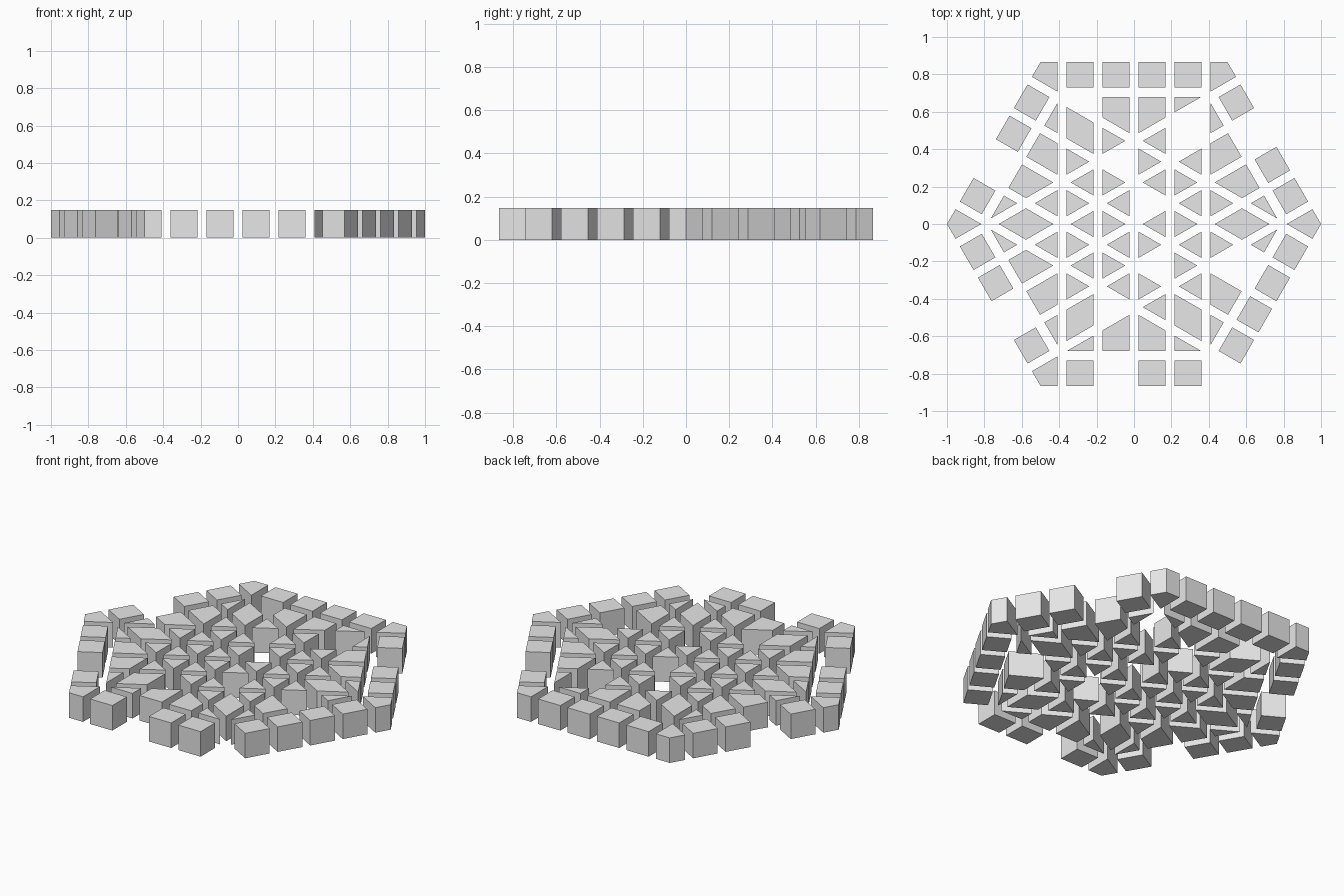
import bpy, bmesh
from math import radians
from itertools import product
from mathutils import Vector, Matrix

cube = bpy.data.objects.get("Cube")
if cube:
    bpy.data.objects.remove(cube, do_unlink=True)

APOTHEM = 0.866      # centre to outer side
RING_IN = 0.731      # inner edge of the border blocks
FIELD = 0.678        # outer edge of the inner field
PITCH = 0.1925       # spacing of the cutting lines
HALF_GAP = 0.0235
HEIGHT = 0.148

# Empty places in the pattern
MISSING = [Vector(p) for p in (
    (0.64, 0.48), (-0.74, 0.32), (-0.64, -0.48), (-0.10, -0.80), (0.47, -0.81),
    (0.29, 0.50), (-0.26, 0.65), (-0.06, 0.33), (0.06, 0.11),
    (0.13, -0.22), (-0.13, -0.44), (0.57, -0.22))]

grey = bpy.data.materials.new("plain_grey")
grey.use_nodes = True
colour = (0.8, 0.8, 0.8, 1)
grey.diffuse_color = colour
grey.node_tree.nodes["Principled BSDF"].inputs["Base Color"].default_value = colour


def direction(deg):
    return Matrix.Rotation(radians(deg), 2) @ Vector((1, 0))


def clip(poly, normal, limit):
    """Keep the part of a convex polygon where normal . p <= limit."""
    out = []
    for a, b in zip(poly, poly[1:] + poly[:1]):
        da, db = normal.dot(a) - limit, normal.dot(b) - limit
        if da <= 0:
            out.append(a)
        if da * db < 0:
            out.append(a.lerp(b, da / (da - db)))
    return out


def strip(poly, normal, low, high):
    return clip(clip(poly, normal, high), -normal, -low)


def hexagon(apothem):
    poly = [Vector(p) for p in ((-2, -2), (2, -2), (2, 2), (-2, 2))]
    for side in range(6):
        poly = clip(poly, direction(30 + 60 * side), apothem)
    return poly


def area(poly):
    return sum(a.cross(b) for a, b in zip(poly, poly[1:] + poly[:1])) / 2


def build(name, polys):
    """Extrude every polygon that is not an empty place into a block."""
    bm = bmesh.new()
    for poly in polys:
        if len(poly) < 3 or area(poly) < 0.002:
            continue
        centre = sum(poly, Vector((0, 0))) / len(poly)
        if any((centre - m).length < 0.06 for m in MISSING):
            continue
        base = [bm.verts.new((p.x, p.y, 0)) for p in poly]
        top = [bm.verts.new((p.x, p.y, HEIGHT)) for p in poly]
        bm.faces.new(base[::-1])
        bm.faces.new(top)
        for i in range(len(poly)):
            j = (i + 1) % len(poly)
            bm.faces.new((base[i], base[j], top[j], top[i]))
    bmesh.ops.remove_doubles(bm, verts=bm.verts, dist=0.0005)
    mesh = bpy.data.meshes.new(name)
    bm.to_mesh(mesh)
    bm.free()
    mesh.materials.append(grey)
    bpy.context.collection.objects.link(bpy.data.objects.new(name, mesh))


# Strips between five parallel lines, open at both ends
lines = [PITCH * i for i in range(-2, 3)]
bands = [(low + HALF_GAP, high - HALF_GAP)
         for low, high in zip([-2] + lines, lines + [2])]

# Inner field: three crossing families of lines
field = hexagon(FIELD)
tiles = []
for a, b, c in product(bands, repeat=3):
    poly = field
    for deg, band in zip((0, 60, 120), (a, b, c)):
        poly = strip(poly, direction(deg), *band)
    tiles.append(poly)
build("inner_tiles", tiles)

# Border: four blocks on each side and a kite at each corner
outer = hexagon(APOTHEM)
blocks, kites = [], []
for side in range(6):
    out = direction(30 + 60 * side)
    along = direction(120 + 60 * side)
    edge = clip(outer, -out, -RING_IN)
    blocks += [strip(edge, along, *band) for band in bands[1:-1]]
    kite = outer
    for turn in (-60, 60):
        kite = clip(kite, -direction(60 * side + turn), -bands[-1][0])
    kites.append(kite)
build("border_blocks", blocks)
build("corner_blocks", kites)
